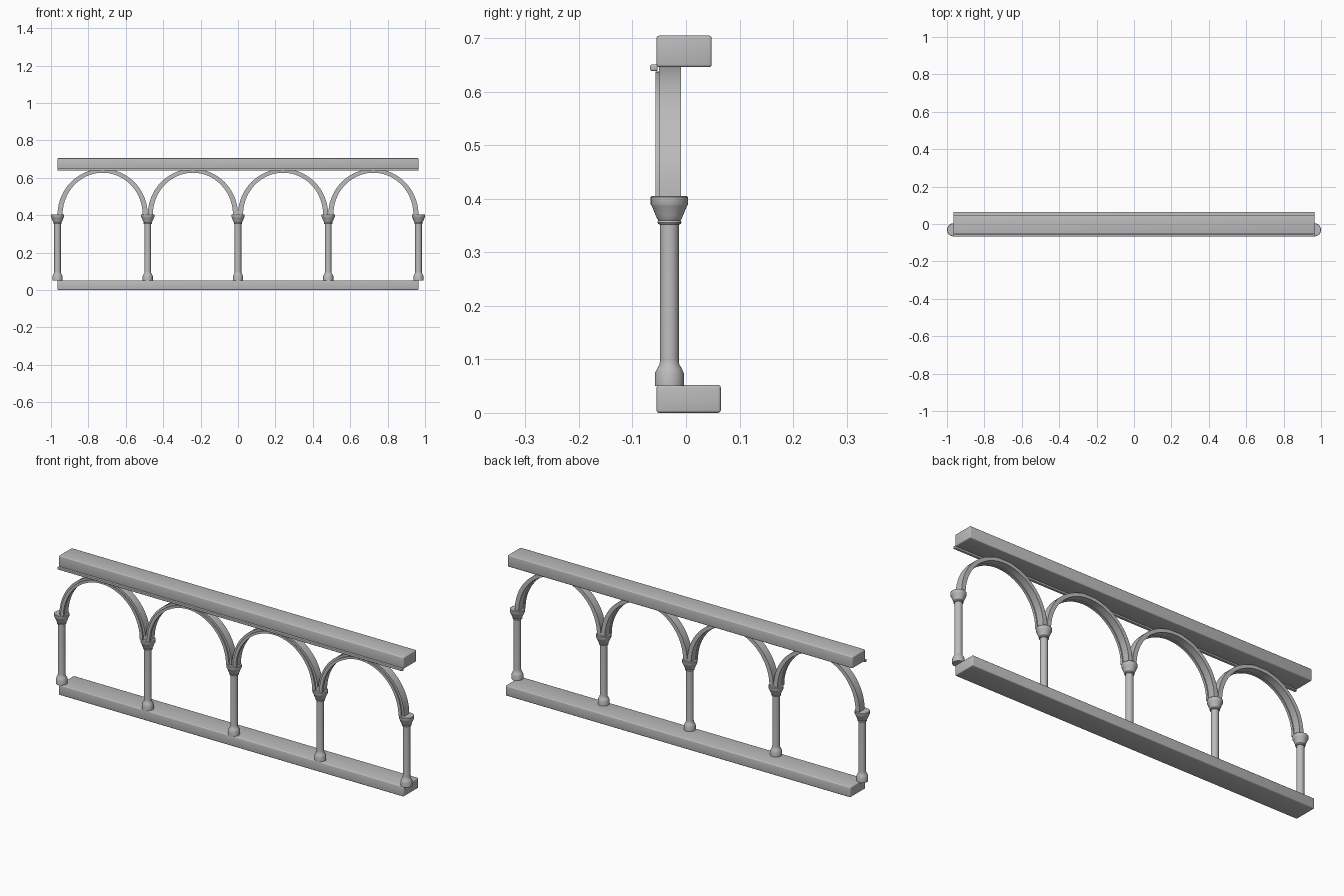
import bpy, bmesh, math

cube = bpy.data.objects.get("Cube")
if cube:
    bpy.data.objects.remove(cube, do_unlink=True)

stone = bpy.data.materials.new("grey_stone")
stone.use_nodes = True
stone.diffuse_color = (0.5, 0.5, 0.5, 1)
stone.node_tree.nodes["Principled BSDF"].inputs["Base Color"].default_value = (0.5, 0.5, 0.5, 1)

HALF = 0.965          # half the length of the rails
BAY = HALF / 2        # distance between columns
COLUMN_Y = -0.031
SPRING = 0.403        # height where the arches start


def finish(bm, name, smooth=True):
    bmesh.ops.recalc_face_normals(bm, faces=bm.faces)
    mesh = bpy.data.meshes.new(name)
    bm.to_mesh(mesh)
    bm.free()
    mesh.materials.append(stone)
    obj = bpy.data.objects.new(name, mesh)
    bpy.context.collection.objects.link(obj)
    if smooth:
        bpy.ops.object.select_all(action="DESELECT")
        obj.select_set(True)
        bpy.context.view_layer.objects.active = obj
        bpy.ops.object.shade_smooth_by_angle(angle=math.radians(35))
    return obj


def rail(name, y0, y1, z0, z1, bevel):
    bm = bmesh.new()
    bmesh.ops.create_cube(bm, size=1)
    for v in bm.verts:
        v.co.x *= 2 * HALF
        v.co.y = y0 if v.co.y < 0 else y1
        v.co.z = z0 if v.co.z < 0 else z1
    bmesh.ops.bevel(bm, geom=bm.edges[:], offset=bevel, segments=3,
                    profile=0.5, affect="EDGES")
    return finish(bm, name)


def column(name, x, sides=32):
    # Radius and height from the foot to the top of the capital
    profile = [(0.027, 0.05), (0.027, 0.074), (0.023, 0.083), (0.0185, 0.09),
               (0.0175, 0.1), (0.0175, 0.352), (0.021, 0.353), (0.0225, 0.356),
               (0.021, 0.36), (0.0225, 0.362), (0.026, 0.37), (0.0325, 0.386),
               (0.035, 0.39), (0.035, 0.403), (0.033, 0.405)]
    bm = bmesh.new()
    rings = []
    for r, z in profile:
        rings.append([bm.verts.new((x + r * math.cos(2 * math.pi * i / sides),
                                    COLUMN_Y + r * math.sin(2 * math.pi * i / sides), z))
                      for i in range(sides)])
    for a, b in zip(rings, rings[1:]):
        for i in range(sides):
            j = (i + 1) % sides
            bm.faces.new((a[i], a[j], b[j], b[i]))
    bm.faces.new(rings[0])
    bm.faces.new(rings[-1])
    return finish(bm, name)


def arch(name, x, outer, inner, y0, y1, steps=40):
    # Half ring; outer and inner are (half width, height)
    bm = bmesh.new()
    sections = []
    for i in range(steps + 1):
        c, s = math.cos(math.pi * i / steps), math.sin(math.pi * i / steps)
        sections.append([bm.verts.new((x + w * c, y, SPRING + h * s))
                         for (w, h), y in ((outer, y0), (outer, y1), (inner, y1), (inner, y0))])
    for a, b in zip(sections, sections[1:]):
        for k in range(4):
            m = (k + 1) % 4
            bm.faces.new((a[k], a[m], b[m], b[k]))
    bm.faces.new(sections[0])
    bm.faces.new(sections[-1])
    return finish(bm, name)


# Rails
rail("base_rail", -0.055, 0.065, 0, 0.052, 0.005)
rail("top_rail", -0.055, 0.048, 0.646, 0.705, 0.005)
rail("front_moulding", -0.067, -0.053, 0.639, 0.651, 0.003)

# Columns
for n in range(5):
    column(f"column_{n + 1}", -HALF + n * BAY)

# Arches with a raised trim on the front
for n in range(4):
    x = -HALF + (n + 0.5) * BAY
    arch(f"arch_{n + 1}", x, (0.241, 0.245), (0.219, 0.228), -0.05, -0.009)
    arch(f"arch_trim_{n + 1}", x, (0.23, 0.235), (0.214, 0.224), -0.057, -0.045)
